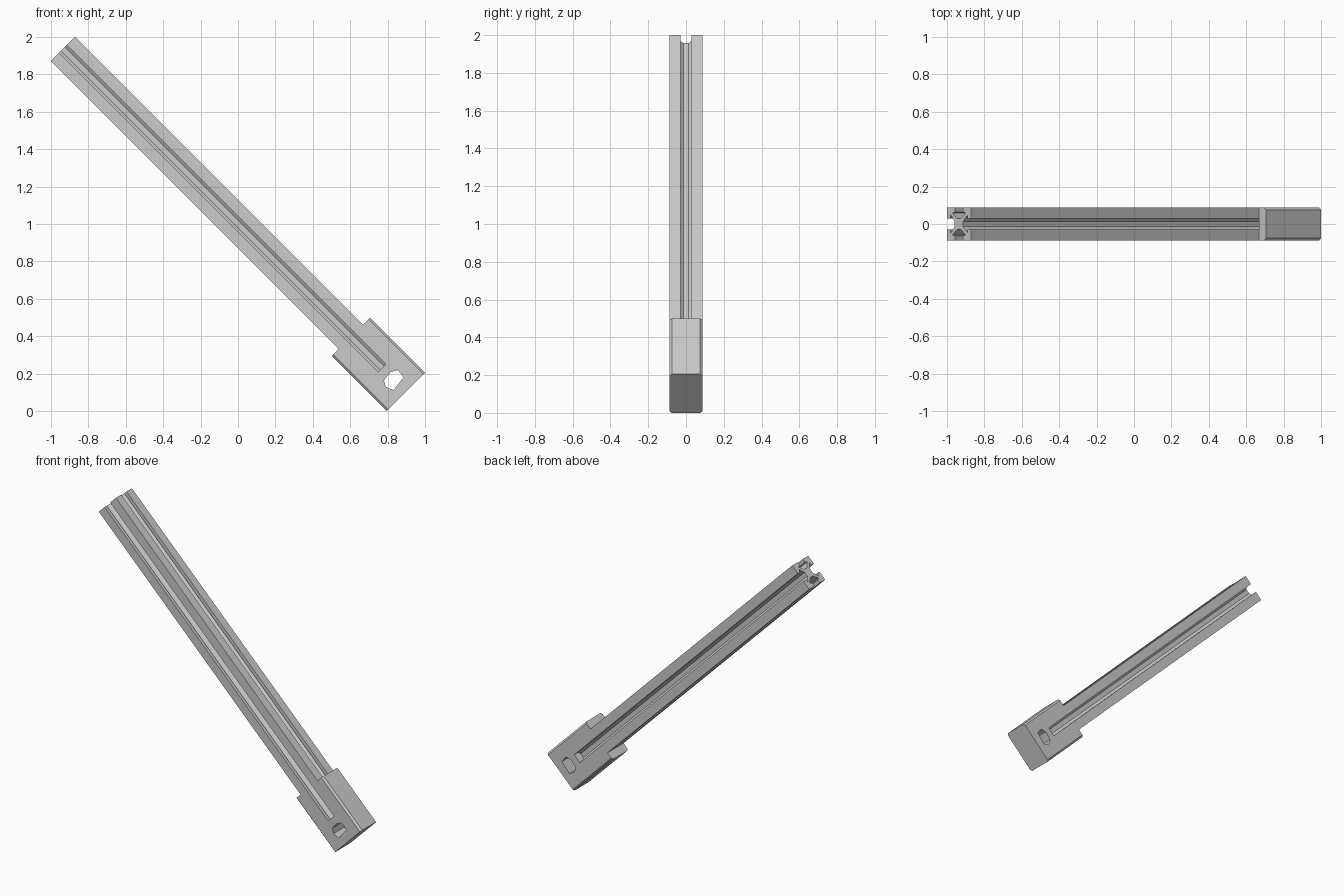
import bpy, bmesh, math
from mathutils import Vector

if "Cube" in bpy.data.objects:
    bpy.data.objects.remove(bpy.data.objects["Cube"])

R2 = math.sqrt(2)

def place(s, w, y):
    """Rod frame (s along the rod, w across it, y depth) to world space."""
    return Vector((0.5 + (s + w) / R2, y, 0.5 + (w - s) / R2))

def prism(name, start, end, bevel=None):
    """Solid between two matching outlines given in the rod frame."""
    bm = bmesh.new()
    a = [bm.verts.new(place(*p)) for p in start]
    b = [bm.verts.new(place(*p)) for p in end]
    n = len(a)
    bm.faces.new(a)
    bm.faces.new(b[::-1])
    for i in range(n):
        bm.faces.new((a[i], b[i], b[(i + 1) % n], a[(i + 1) % n]))
    bmesh.ops.recalc_face_normals(bm, faces=bm.faces[:])
    if bevel:
        edges = [e for ring in (a, b) for i, j in bevel
                 for e in ring[i].link_edges if ring[j] in e.verts]
        bmesh.ops.bevel(bm, geom=edges, offset=0.012, segments=1, affect='EDGES')
    me = bpy.data.meshes.new(name)
    bm.to_mesh(me)
    bm.free()
    ob = bpy.data.objects.new(name, me)
    bpy.context.collection.objects.link(ob)
    return ob

# Slotted rod: one corner lobe repeated four times around the axis
lobe = [(0.030, 0.90), (0.030, 0.64), (0.052, 0.60), (0.015, 0.34)]
quarter = [(0.015, 0.032), (0.050, 0.062), (0.030, 0.068), (0.030, 0.092),
           (0.092, 0.092),
           (0.092, 0.030), (0.068, 0.030), (0.062, 0.050), (0.032, 0.015)]
profile = []
for k in range(4):
    c, s = round(math.cos(k * math.pi / 2)), round(math.sin(k * math.pi / 2))
    profile += [(c * w + s * y, (c * y - s * w) * 0.087 / 0.092) for w, y in quarter]
prism("slotted_rod", [(-2.03, w, y) for w, y in profile],
      [(0.384, w, y) for w, y in profile])

# Forked end block gripping the rod
fork = [(0.145, -0.145), (0.562, -0.145), (0.562, 0.145), (0.145, 0.145),
        (0.145, 0.091), (0.382, 0.091), (0.382, -0.091), (0.145, -0.091)]
block = prism("end_block", [(s, w, -0.087) for s, w in fork],
              [(s, w, 0.087) for s, w in fork], bevel=[(0, 1), (2, 3)])

# Cross hole through the block
hole_xz = [(0.78, 0.165), (0.815, 0.208), (0.855, 0.22), (0.885, 0.18),
           (0.83, 0.112), (0.79, 0.13)]
hole = [((x - z) / R2, (x + z - 1) / R2) for x, z in hole_xz]
cutter = prism("hole_cutter", [(s, w, -0.2) for s, w in hole],
               [(s, w, 0.2) for s, w in hole])
cut = block.modifiers.new("cross_hole", 'BOOLEAN')
cut.operation = 'DIFFERENCE'
cut.solver = 'EXACT'
cut.object = cutter
bpy.context.view_layer.objects.active = block
bpy.ops.object.modifier_apply(modifier=cut.name)
bpy.data.objects.remove(cutter)
